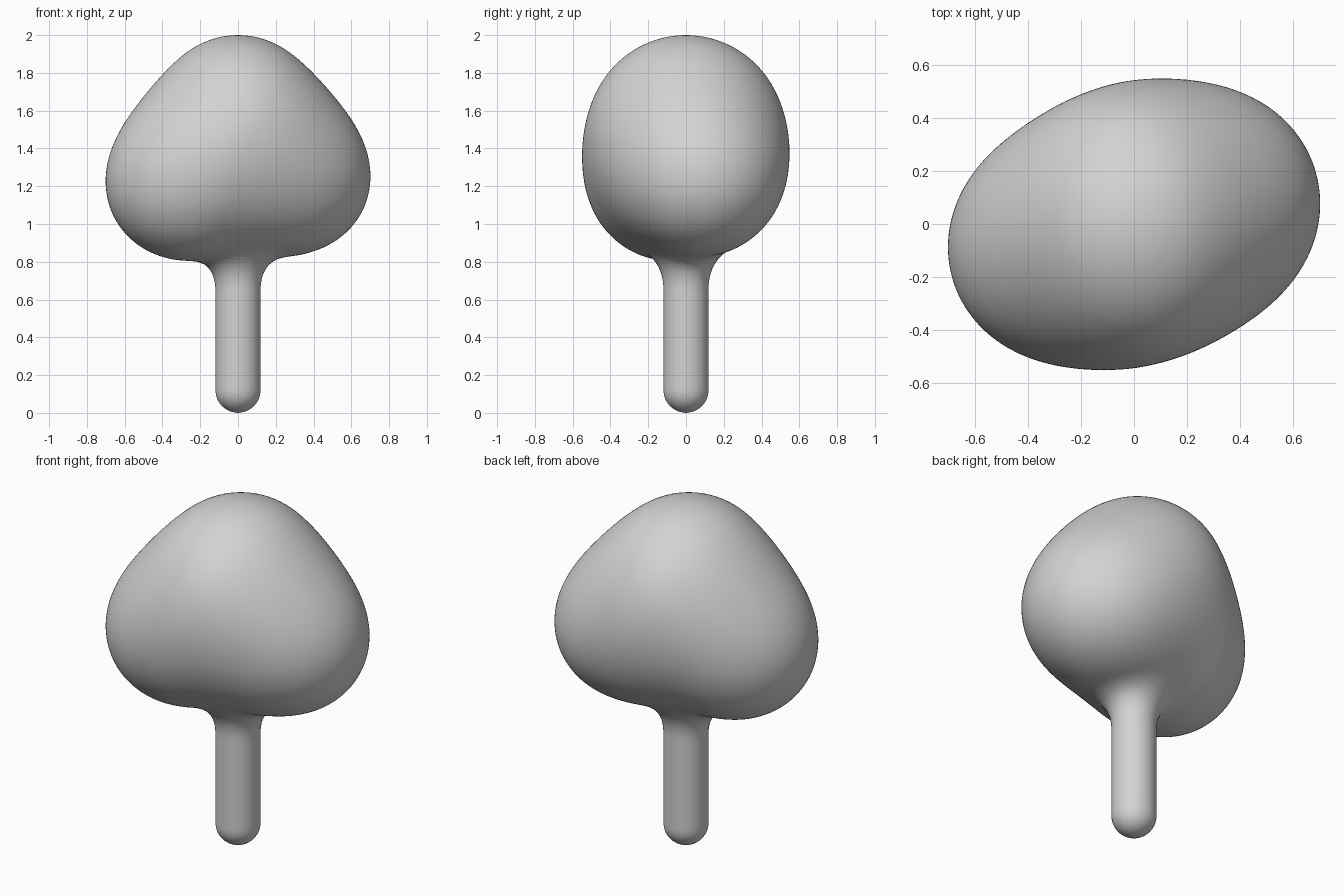
import bpy, bmesh
from mathutils import Vector, Matrix

cube = bpy.data.objects.get("Cube")
if cube:
    bpy.data.objects.remove(cube, do_unlink=True)

# Crown lobes: centre and radii
LOBES = [
    (Vector((0, 0, 1.46)), Vector((0.49, 0.53, 0.54))),
    (Vector((-0.295, -0.09, 1.22)), Vector((0.405, 0.41, 0.405))),
    (Vector((0.30, 0.08, 1.245)), Vector((0.40, 0.41, 0.395))),
]
TRUNK_R, TRUNK_TOP = 0.12, 1.2
CROWN_BLEND, TRUNK_BLEND = 0.28, 0.16


def lobe_distance(p, centre, radii):
    q = p - centre
    a = Vector(q[i] / radii[i] for i in range(3)).length
    b = Vector(q[i] / radii[i] ** 2 for i in range(3)).length
    return a * (a - 1) / max(b, 1e-6)


def trunk_distance(p):
    z = min(max(p.z, TRUNK_R), TRUNK_TOP)
    return (p - Vector((0, 0, z))).length - TRUNK_R


def soft_min(a, b, blend):
    h = max(blend - abs(a - b), 0) / blend
    return min(a, b) - h * h * blend / 4


def distance(p):
    d = lobe_distance(p, *LOBES[0])
    for lobe in LOBES[1:]:
        d = soft_min(d, lobe_distance(p, *lobe), CROWN_BLEND)
    return soft_min(d, trunk_distance(p), TRUNK_BLEND)


def gradient(p, e=0.002):
    axes = [Vector((e, 0, 0)), Vector((0, e, 0)), Vector((0, 0, e))]
    return Vector((distance(p + a) - distance(p - a)) / (2 * e) for a in axes)


# Rough crown and trunk from overlapping primitives
bm = bmesh.new()
for centre, radii in LOBES:
    bmesh.ops.create_icosphere(bm, subdivisions=4, radius=1,
                               matrix=Matrix.LocRotScale(centre, None, radii))
bmesh.ops.create_cone(bm, cap_ends=True, segments=32, radius1=TRUNK_R,
                      radius2=TRUNK_R, depth=TRUNK_TOP - TRUNK_R,
                      matrix=Matrix.Translation((0, 0, (TRUNK_TOP + TRUNK_R) / 2)))
bmesh.ops.create_icosphere(bm, subdivisions=4, radius=TRUNK_R,
                           matrix=Matrix.Translation((0, 0, TRUNK_R)))
mesh = bpy.data.meshes.new("tree")
bm.to_mesh(mesh)
bm.free()
tree = bpy.data.objects.new("tree", mesh)
bpy.context.collection.objects.link(tree)

# Fuse into one skin
remesh = tree.modifiers.new("fuse", 'REMESH')
remesh.mode = 'VOXEL'
remesh.voxel_size = 0.025
bpy.ops.object.select_all(action='DESELECT')
tree.select_set(True)
bpy.context.view_layer.objects.active = tree
bpy.ops.object.modifier_apply(modifier=remesh.name)

# Pull the skin onto the softly blended surface
bm = bmesh.new()
bm.from_mesh(tree.data)
for step in range(4):
    if step < 2:
        bmesh.ops.smooth_vert(bm, verts=bm.verts, factor=0.5, use_axis_x=True,
                              use_axis_y=True, use_axis_z=True)
    for v in bm.verts:
        g = gradient(v.co)
        v.co -= g * (distance(v.co) / max(g.length_squared, 0.2))
bm.to_mesh(tree.data)
bm.free()

# Single pale grey colour
grey = bpy.data.materials.new("pale_grey")
grey.use_nodes = True
colour = (0.65, 0.65, 0.65, 1)
grey.diffuse_color = colour
grey.node_tree.nodes["Principled BSDF"].inputs["Base Color"].default_value = colour
tree.data.materials.clear()
tree.data.materials.append(grey)
bpy.ops.object.shade_smooth()
